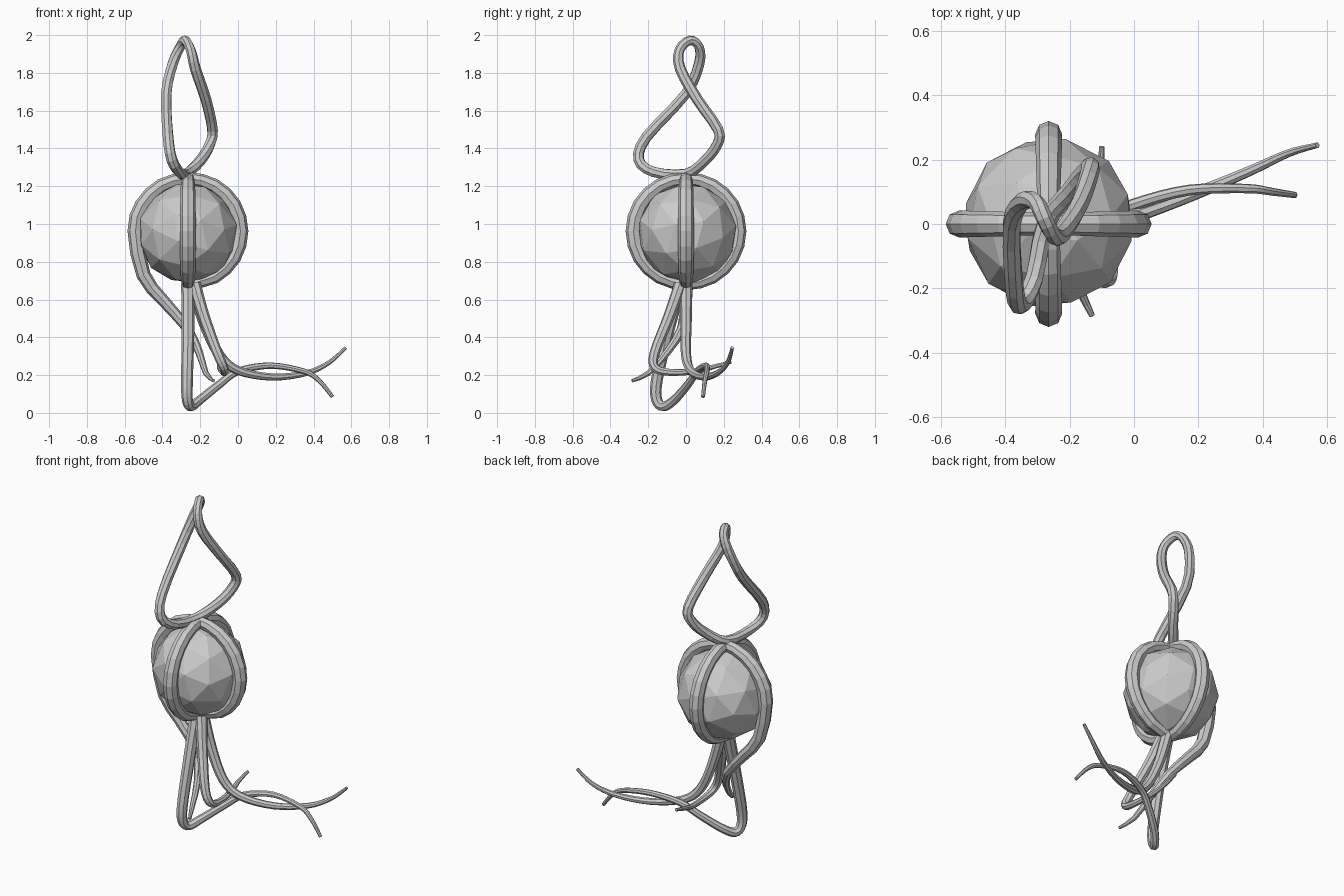
import bpy
from math import sin, cos, radians
from mathutils import Vector

if "Cube" in bpy.data.objects:
    bpy.data.objects.remove(bpy.data.objects["Cube"])

CX, CZ, R = -0.265, 0.962, 0.278   # cage centre and centreline radius


def smooth_path(pts, closed, steps=4):
    """Catmull-Rom sampling of (x, y, z, radius) control points."""
    p = [Vector(q) for q in pts]
    n = len(p)
    at = (lambda i: p[i % n]) if closed else (lambda i: p[min(max(i, 0), n - 1)])
    out = []
    for i in range(n if closed else n - 1):
        a, b, c, d = at(i - 1), at(i), at(i + 1), at(i + 2)
        for s in range(steps):
            t = s / steps
            out.append(0.5 * (2 * b + (c - a) * t + (2 * a - 5 * b + 4 * c - d) * t * t
                              + (3 * b - a - 3 * c + d) * t ** 3))
    if not closed:
        out.append(p[-1])
    return out


def tube(name, pts, closed=False, steps=4):
    """Eight-sided tapering tube along a smoothed path."""
    path = smooth_path(pts, closed, steps)
    cu = bpy.data.curves.new(name, 'CURVE')
    cu.dimensions = '3D'
    cu.bevel_depth = 1.0
    cu.bevel_resolution = 2
    cu.use_fill_caps = True
    sp = cu.splines.new('POLY')
    sp.points.add(len(path) - 1)
    for pt, q in zip(sp.points, path):
        pt.co = (q[0], q[1], q[2], 1)
        pt.radius = q[3]
    sp.use_cyclic_u = closed
    ob = bpy.data.objects.new(name, cu)
    bpy.context.collection.objects.link(ob)
    bpy.ops.object.select_all(action='DESELECT')
    ob.select_set(True)
    bpy.context.view_layer.objects.active = ob
    bpy.ops.object.convert(target='MESH')
    ob = bpy.context.object
    for f in ob.data.polygons:
        f.use_smooth = False
    return ob


def taper(pts, r0, r1):
    n = len(pts) - 1
    return [(*p, r0 + (r1 - r0) * i / n) for i, p in enumerate(pts)]


def arc_points(a0, a1, step, side):
    """Cage arc; angle from straight down, side = direction of +90 degrees."""
    out = []
    for a in range(a0, a1, step):
        s, c = R * sin(radians(a)), -R * cos(radians(a))
        w = 0.034 + 0.008 * abs(sin(radians(a)))
        out.append((CX + side[0] * s, side[1] * s, CZ + c, w))
    return out


# Faceted orb
bpy.ops.mesh.primitive_ico_sphere_add(subdivisions=2, radius=0.268,
                                      location=(CX, 0.005, 0.95), rotation=(0.35, 0.2, 0.5))
bpy.context.object.name = "orb"

# Front-to-back cage hoop
tube("cage_hoop", arc_points(0, 360, 30, (0, 1)), closed=True, steps=2)

# Side-to-side hoop, running off on the left into a tendril
tail = taper([(-0.50, 0, 0.73), (-0.40, 0, 0.60), (-0.27, -0.02, 0.45), (-0.205, -0.10, 0.32),
              (-0.17, -0.20, 0.21), (-0.13, -0.285, 0.17)], 0.038, 0.009)
tube("cage_hoop_tendril", arc_points(0, 285, 30, (1, 0)) + tail, steps=2)

# Twisted hanging loop
tube("hanging_loop", [(*p, 0.029 if p[2] < 1.9 else 0.026) for p in [
    (-0.275, 0.0, 1.265), (-0.31, -0.17, 1.275), (-0.35, -0.25, 1.34), (-0.37, -0.21, 1.46),
    (-0.38, 0.0, 1.69), (-0.345, 0.07, 1.85), (-0.305, 0.068, 1.94), (-0.28, 0.02, 1.972),
    (-0.25, -0.035, 1.92), (-0.225, -0.03, 1.82), (-0.17, 0.06, 1.66), (-0.135, 0.17, 1.50),
    (-0.15, 0.165, 1.42), (-0.20, 0.10, 1.335)]], closed=True, steps=3)

# Long front tendril, touching the ground
tube("front_tendril", taper([
    (-0.265, -0.03, 0.68), (-0.265, -0.10, 0.42), (-0.27, -0.155, 0.17), (-0.268, -0.155, 0.07),
    (-0.25, -0.12, 0.034), (-0.20, -0.06, 0.07), (-0.10, 0.01, 0.15), (0.0, 0.06, 0.22),
    (0.17, 0.105, 0.25), (0.35, 0.11, 0.22), (0.43, 0.10, 0.17), (0.50, 0.09, 0.085)],
    0.036, 0.010))

# Right tendril, curling upward at its tip
tube("right_tendril", taper([
    (-0.24, 0.0, 0.68), (-0.18, 0.0, 0.48), (-0.10, 0.0, 0.31), (0.0, 0.025, 0.225),
    (0.18, 0.09, 0.19), (0.36, 0.165, 0.21), (0.48, 0.22, 0.265), (0.57, 0.245, 0.345)],
    0.034, 0.009))

# Back tendril, dipping forward then sweeping back
tube("back_tendril", taper([
    (-0.23, -0.03, 0.68), (-0.18, -0.09, 0.51), (-0.11, -0.165, 0.32), (-0.075, -0.165, 0.24),
    (-0.07, -0.09, 0.215), (-0.085, 0.05, 0.22), (-0.10, 0.15, 0.245), (-0.10, 0.24, 0.27)],
    0.034, 0.009))
